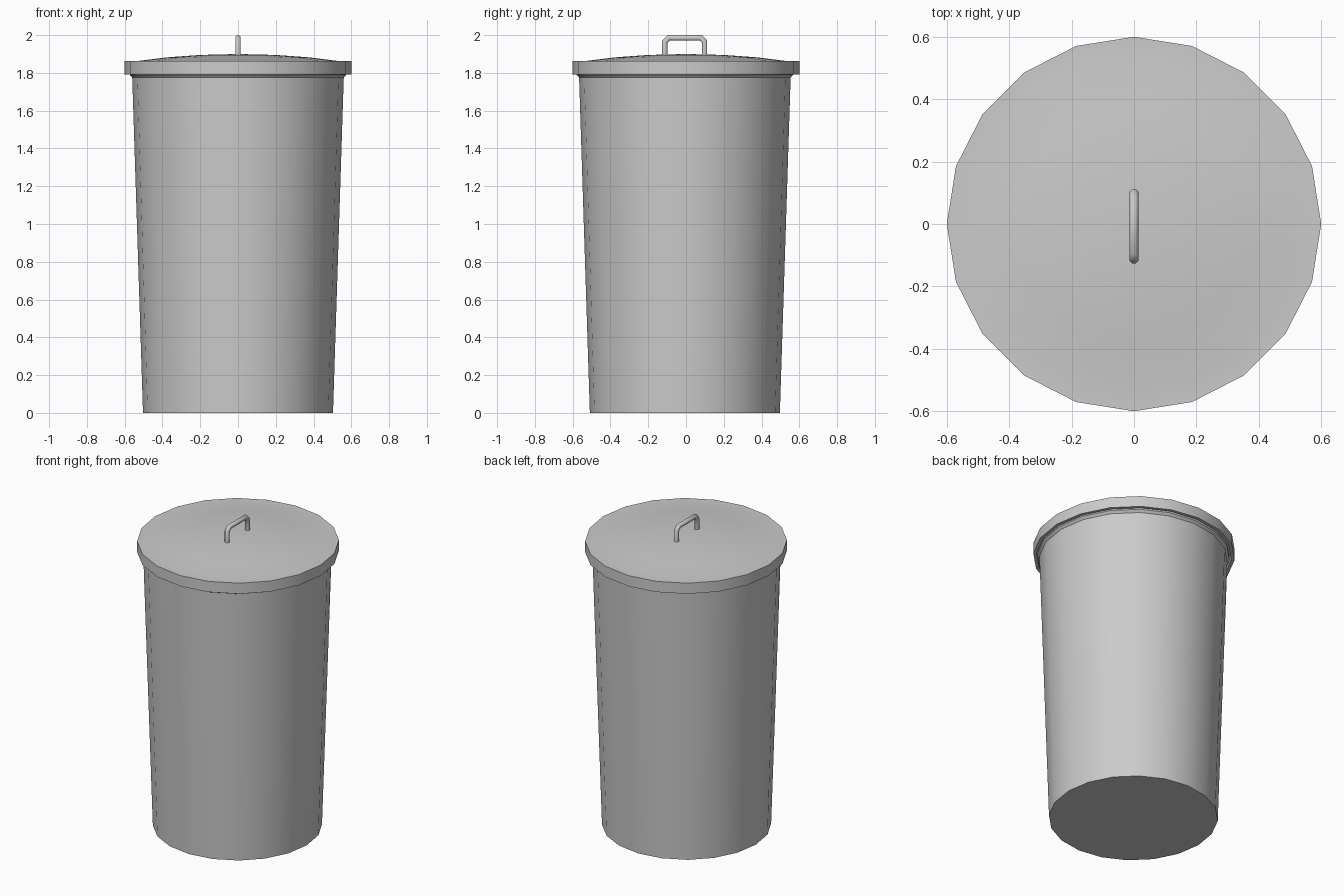
import bpy, bmesh, math
from mathutils import Vector

if "Cube" in bpy.data.objects:
    bpy.data.objects.remove(bpy.data.objects["Cube"])

SIDES = 20


def finish(name, bm, angle=35):
    bmesh.ops.recalc_face_normals(bm, faces=bm.faces)
    mesh = bpy.data.meshes.new(name)
    bm.to_mesh(mesh)
    bm.free()
    obj = bpy.data.objects.new(name, mesh)
    bpy.context.collection.objects.link(obj)
    bpy.ops.object.select_all(action='DESELECT')
    obj.select_set(True)
    bpy.context.view_layer.objects.active = obj
    bpy.ops.object.shade_smooth_by_angle(angle=math.radians(angle))
    return obj


def lathe(name, profile, y=0.0, angle=35):
    """Revolve (radius, z) points about z; radius 0 closes to a centre point."""
    bm = bmesh.new()
    rings = []
    for r, z in profile:
        if r == 0:
            rings.append([bm.verts.new((0, y, z))] * SIDES)
        else:
            rings.append([bm.verts.new((r * math.cos(2 * math.pi * i / SIDES),
                                        y + r * math.sin(2 * math.pi * i / SIDES), z))
                          for i in range(SIDES)])
    for a, b in zip(rings, rings[1:]):
        for i in range(SIDES):
            j = (i + 1) % SIDES
            bm.faces.new(list(dict.fromkeys((a[i], a[j], b[j], b[i]))))
    return finish(name, bm, angle)


def tube(name, path, radius, sides=8):
    """Sweep a round section along a path lying in the yz plane."""
    bm = bmesh.new()
    pts = [Vector(p) for p in path]
    side = Vector((1, 0, 0))
    rings = []
    for k, p in enumerate(pts):
        d0 = (p - pts[k - 1]).normalized() if k else (pts[1] - p).normalized()
        d1 = (pts[k + 1] - p).normalized() if k < len(pts) - 1 else d0
        t = (d0 + d1).normalized()
        n = t.cross(side) / max(t.dot(d0), 0.5)   # mitred joint
        rings.append([bm.verts.new(p + radius * (side * math.cos(a) + n * math.sin(a)))
                      for a in (2 * math.pi * (i + 0.5) / sides for i in range(sides))])
    for a, b in zip(rings, rings[1:]):
        for i in range(sides):
            j = (i + 1) % sides
            bm.faces.new((a[i], a[j], b[j], b[i]))
    bm.faces.new(rings[0])
    bm.faces.new(rings[-1])
    return finish(name, bm, 50)


# Tapered bin with a flared lip and hollow inside
lathe("bin_body", [(0, 0), (0.503, 0), (0.56, 1.775), (0.573, 1.79), (0.573, 1.81),
                   (0.545, 1.81), (0.485, 0.03), (0, 0.03)], y=-0.006)

# Lid with flat rim, hanging skirt and shallow dome
lathe("lid", [(0, 1.885), (0.53, 1.845), (0.58, 1.845), (0.58, 1.792), (0.6, 1.792),
              (0.6, 1.862), (0.54, 1.862), (0.38, 1.882), (0.2, 1.895), (0, 1.9)], angle=30)

# Bent-rod handle
tube("lid_handle", [(0, -0.112, 1.885), (0, -0.112, 1.965), (0, -0.092, 1.986),
                    (0, 0.078, 1.986), (0, 0.098, 1.965), (0, 0.098, 1.885)], 0.0152)
